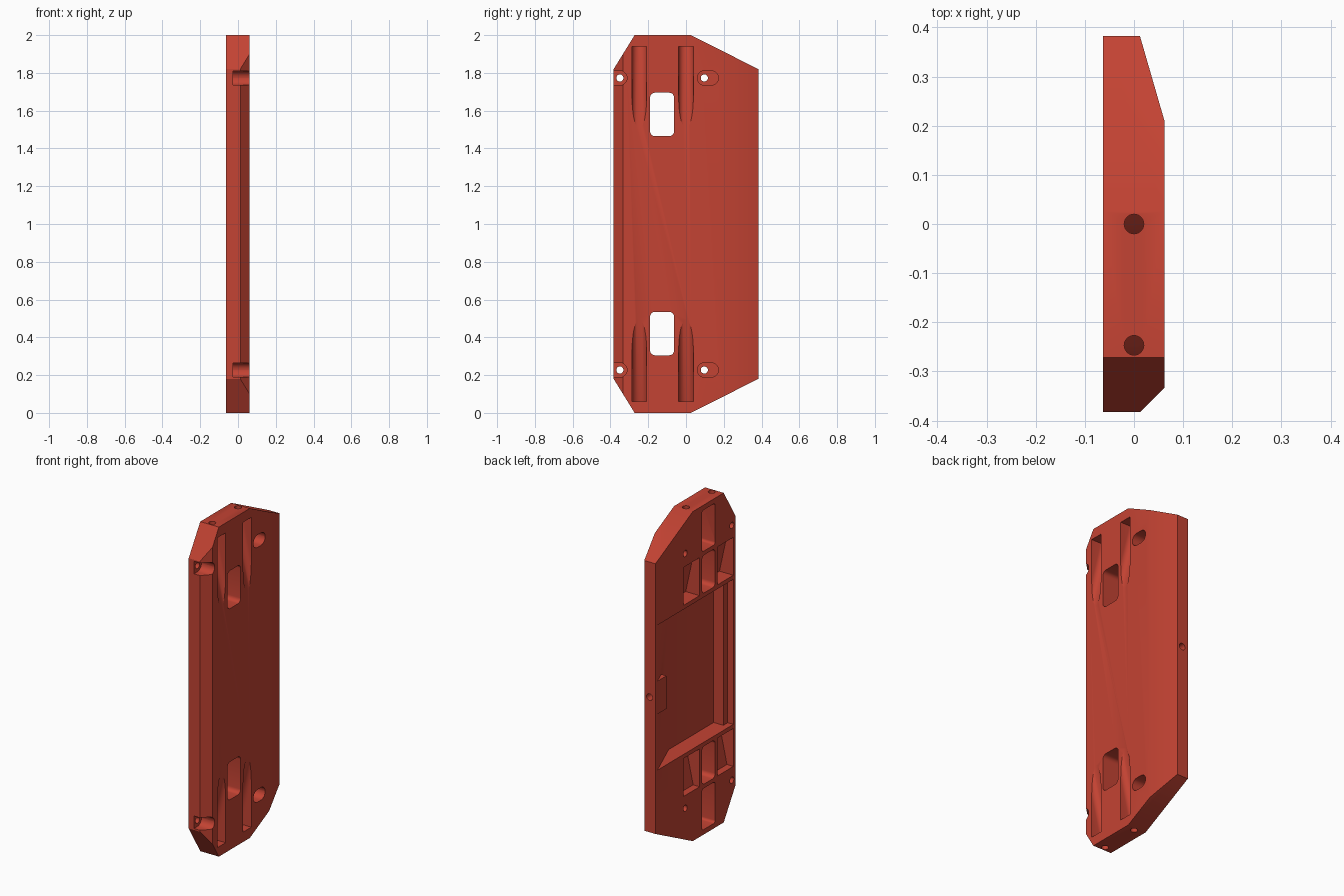
import bpy, bmesh, math
from mathutils import Vector

if "Cube" in bpy.data.objects:
    bpy.data.objects.remove(bpy.data.objects["Cube"])

red = bpy.data.materials.new("brick_red")
red.diffuse_color = (0.55, 0.056, 0.033, 1)
red.use_nodes = True
red.node_tree.nodes["Principled BSDF"].inputs["Base Color"].default_value = red.diffuse_color


def prism(name, base, sweep):
    """Solid made by sweeping a flat polygon along a vector."""
    bm = bmesh.new()
    sweep = Vector(sweep)
    a = [bm.verts.new(p) for p in base]
    b = [bm.verts.new(Vector(p) + sweep) for p in base]
    bm.faces.new(a)
    bm.faces.new(b)
    for i in range(len(a)):
        j = (i + 1) % len(a)
        bm.faces.new((a[i], a[j], b[j], b[i]))
    bmesh.ops.recalc_face_normals(bm, faces=bm.faces)
    me = bpy.data.meshes.new(name)
    bm.to_mesh(me)
    bm.free()
    me.materials.append(red)
    ob = bpy.data.objects.new(name, me)
    bpy.context.collection.objects.link(ob)
    return ob


def combine(target, tool, op="DIFFERENCE"):
    """Apply a boolean and discard the tool."""
    mod = target.modifiers.new("cut", "BOOLEAN")
    mod.object, mod.operation, mod.solver = tool, op, "EXACT"
    bpy.context.view_layer.objects.active = target
    bpy.ops.object.modifier_apply(modifier=mod.name)
    bpy.data.objects.remove(tool)


def rounded(u0, u1, v0, v1, r, n=5):
    """Rounded rectangle as 2D points."""
    pts = []
    for k, (u, v) in enumerate([(u1 - r, v1 - r), (u0 + r, v1 - r),
                                (u0 + r, v0 + r), (u1 - r, v0 + r)]):
        for i in range(n + 1):
            t = math.pi / 2 * (k + i / n)
            p = (u + r * math.cos(t), v + r * math.sin(t))
            if not pts or math.dist(p, pts[-1]) > 1e-4:
                pts.append(p)
    return pts[:-1] if math.dist(pts[0], pts[-1]) < 1e-4 else pts


def circle(u, v, r, n=24):
    return [(u + r * math.cos(2 * math.pi * i / n), v + r * math.sin(2 * math.pi * i / n))
            for i in range(n)]


def along_x(pts, x0, x1):
    return prism("cutter", [(x0, y, z) for y, z in pts], (x1 - x0, 0, 0))


# Plate: chamfered cross-section trimmed to the eight-sided outline
BACK, FACE = -0.063, 0.062
section = [(BACK, -0.383), (0.012, -0.383), (FACE, -0.333),
           (FACE, 0.21), (0.012, 0.383), (BACK, 0.383)]
plate = prism("side_plate", [(x, y, 0) for x, y in section], (0, 0, 2))
half = [(-0.383, 0.18), (-0.272, 0), (0.025, 0), (0.383, 0.18)]
outline = half + [(y, 2 - z) for y, z in reversed(half)]
for (y0, z0), (y1, z1) in [(half[0], half[1]), (half[2], half[3])]:
    # corner wedges, extended past the edges so no cut is coplanar
    d = Vector((y1 - y0, z1 - z0)) * 0.5
    p, q = Vector((y0, z0)) - d, Vector((y1, z1)) + d
    corner = (-1 if y0 < 0 and z0 > 0 else 1) * 1.0
    for flip in (False, True):
        tri = [tuple(p), tuple(q), (corner, -0.5)]
        if flip:
            tri = [(y, 2 - z) for y, z in tri]
        combine(plate, along_x(tri, -0.2, 0.2))

# Large rear pocket with sloping floor, shelf and a boss left standing
floor = [(-0.1, 0.364), (BACK, 0.364), (0.04, 0.11), (0.04, -0.322),
         (-0.025, -0.322), (-0.025, -0.364), (-0.1, -0.364)]
pocket = prism("pocket", [(x, y, 0.56) for x, y in floor], (0, 0, 0.88))
boss = along_x([(0.278, 0.9), (0.45, 0.9), (0.45, 1.1), (0.278, 1.1)], -0.2, 0.2)
combine(pocket, boss)
combine(plate, pocket)

# Edge hole into the boss
combine(plate, prism("hole", [(x, 0.45, z) for x, z in circle(-0.023, 1.0, 0.02)],
                     (0, -0.15, 0)))

# Features repeated at both ends
for top in (True, False):
    def zz(z):
        return z if top else 2 - z

    def flip(pts):
        return [(y, zz(z)) for y, z in pts]

    # Through window and the blind pocket beyond it
    combine(plate, along_x(flip(rounded(-0.19, -0.063, 1.465, 1.695, 0.025)), -0.2, 0.2))
    combine(plate, along_x(flip(rounded(-0.19, -0.063, 1.72, 1.97, 0.015)), -0.2, 0.03))

    # Rear pockets with sloping floors
    for y0, y1 in ((-0.04, 0.115), (-0.364, -0.21)):
        prof = [(-0.1, 1.465), (0.03, 1.465), (-0.02, 1.695), (-0.1, 1.695)]
        combine(plate, prism("pocket", [(x, y0, zz(z)) for x, z in prof], (0, y1 - y0, 0)))

    # Ramped grooves on the face, with rod holes from the end
    for y in (0.0, -0.247):
        r = 0.039
        arc = [(-r * math.sin(math.pi * i / 16), y - r * math.cos(math.pi * i / 16))
               for i in range(17)]
        u = [(0.2, y - r)] + arc + [(0.2, y + r)]
        combine(plate, prism("groove", [(px, py, zz(1.94)) for px, py in u],
                             (0.13, 0, zz(1.38) - zz(1.94))))
        combine(plate, prism("hole", [(px, py, zz(2.1)) for px, py in circle(0, y, 0.02)],
                             (0, 0, zz(1.92) - zz(2.1))))

    # Screw holes with slotted counterbores
    for y, y0, y1 in ((-0.35, -0.5, -0.312), (0.097, 0.06, 0.172)):
        combine(plate, along_x(flip(circle(y, 1.773, 0.019)), -0.2, 0.2))
        combine(plate, along_x(flip(rounded(y0, y1, 1.735, 1.811, 0.0379)), -0.027, 0.2))

# Smooth the bores, keep the edges crisp
bpy.ops.object.select_all(action="DESELECT")
plate.select_set(True)
bpy.context.view_layer.objects.active = plate
bpy.ops.object.shade_smooth_by_angle(angle=math.radians(30))
